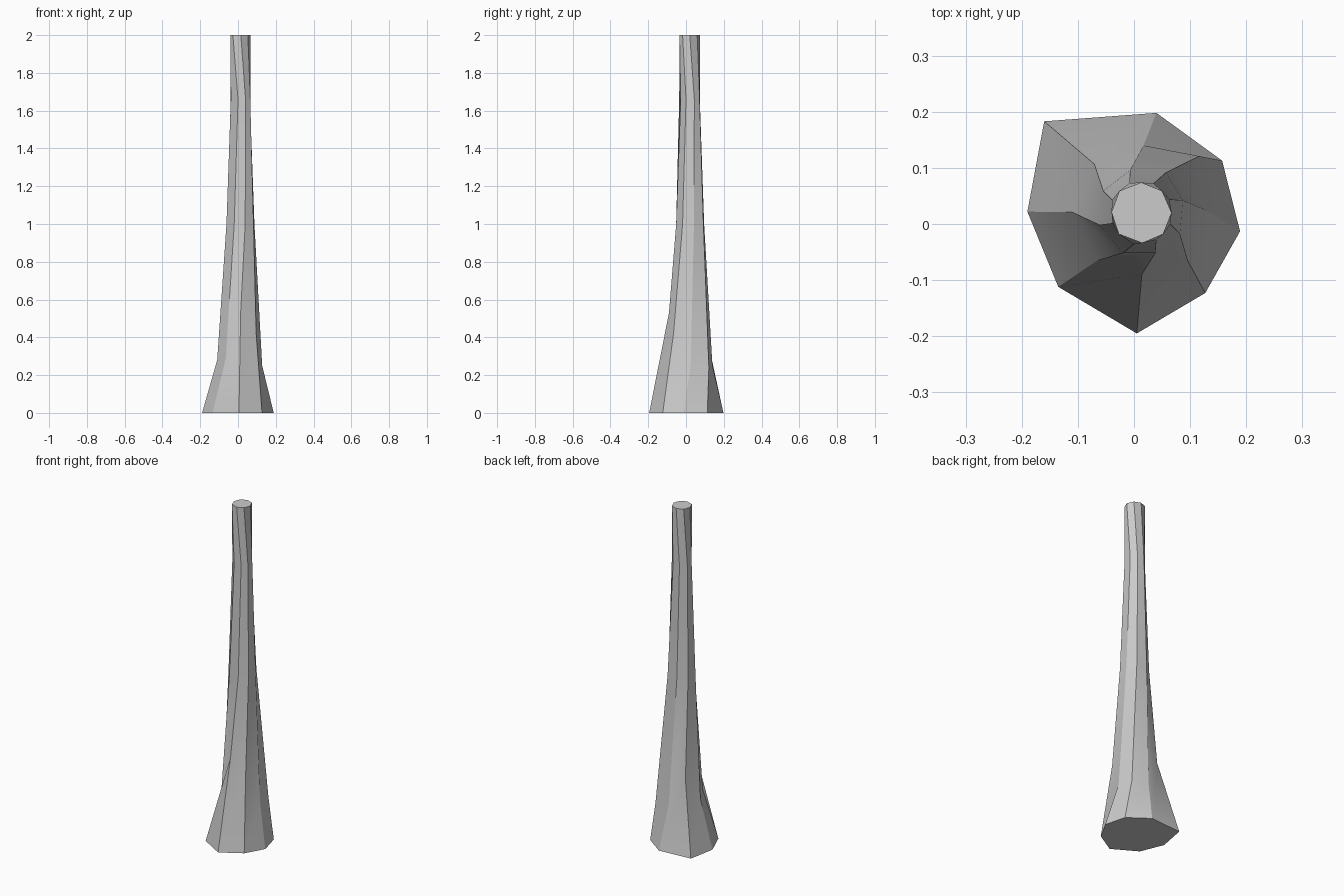
import bpy, bmesh, math

if "Cube" in bpy.data.objects:
    bpy.data.objects.remove(bpy.data.objects["Cube"])

# Each flute ridge of the twisted trunk: base, flare, middle, upper, top as (x, y);
# the flare height differs per ridge
ridges = [
    (0.29, [(-.135, -.112), (-.065, -.065), (-.020, -.052), (.000, -.036), (-.027, -.018)]),
    (0.53, [(.005, -.195), (.014, -.090), (.038, -.052), (.040, -.028), (.015, -.034)]),
    (0.42, [(.127, -.123), (.096, -.066), (.082, -.018), (.065, .000), (.052, -.018)]),
    (0.25, [(.189, -.013), (.128, .025), (.087, .042), (.063, .044), (.067, .020)]),
    (0.24, [(.157, .113), (.116, .121), (.057, .092), (.035, .072), (.050, .059)]),
    (0.25, [(.040, .198), (.017, .140), (-.007, .096), (-.008, .073), (.013, .074)]),
    (0.42, [(-.160, .183), (-.071, .107), (-.055, .059), (-.039, .043), (-.026, .059)]),
    (0.28, [(-.190, .022), (-.110, .021), (-.061, -.002), (-.038, .001), (-.040, .021)]),
]

bm = bmesh.new()
columns = []
for flare, pts in ridges:
    heights = (0, flare, 1.0, 1.66, 2.0)
    columns.append([bm.verts.new((x, y, z)) for (x, y), z in zip(pts, heights)])

# Trunk sides
n = len(columns)
for i in range(n):
    a, b = columns[i], columns[(i + 1) % n]
    for k in range(4):
        bm.faces.new((a[k], b[k], b[k + 1], a[k + 1]))

# Flat ends
bm.faces.new([c[0] for c in reversed(columns)])
bm.faces.new([c[-1] for c in columns])
bmesh.ops.recalc_face_normals(bm, faces=bm.faces[:])

mesh = bpy.data.meshes.new("trunk")
bm.to_mesh(mesh)
bm.free()
trunk = bpy.data.objects.new("trunk", mesh)
bpy.context.collection.objects.link(trunk)
bpy.context.view_layer.objects.active = trunk
trunk.select_set(True)
bpy.ops.object.shade_smooth_by_angle(angle=math.radians(25))
